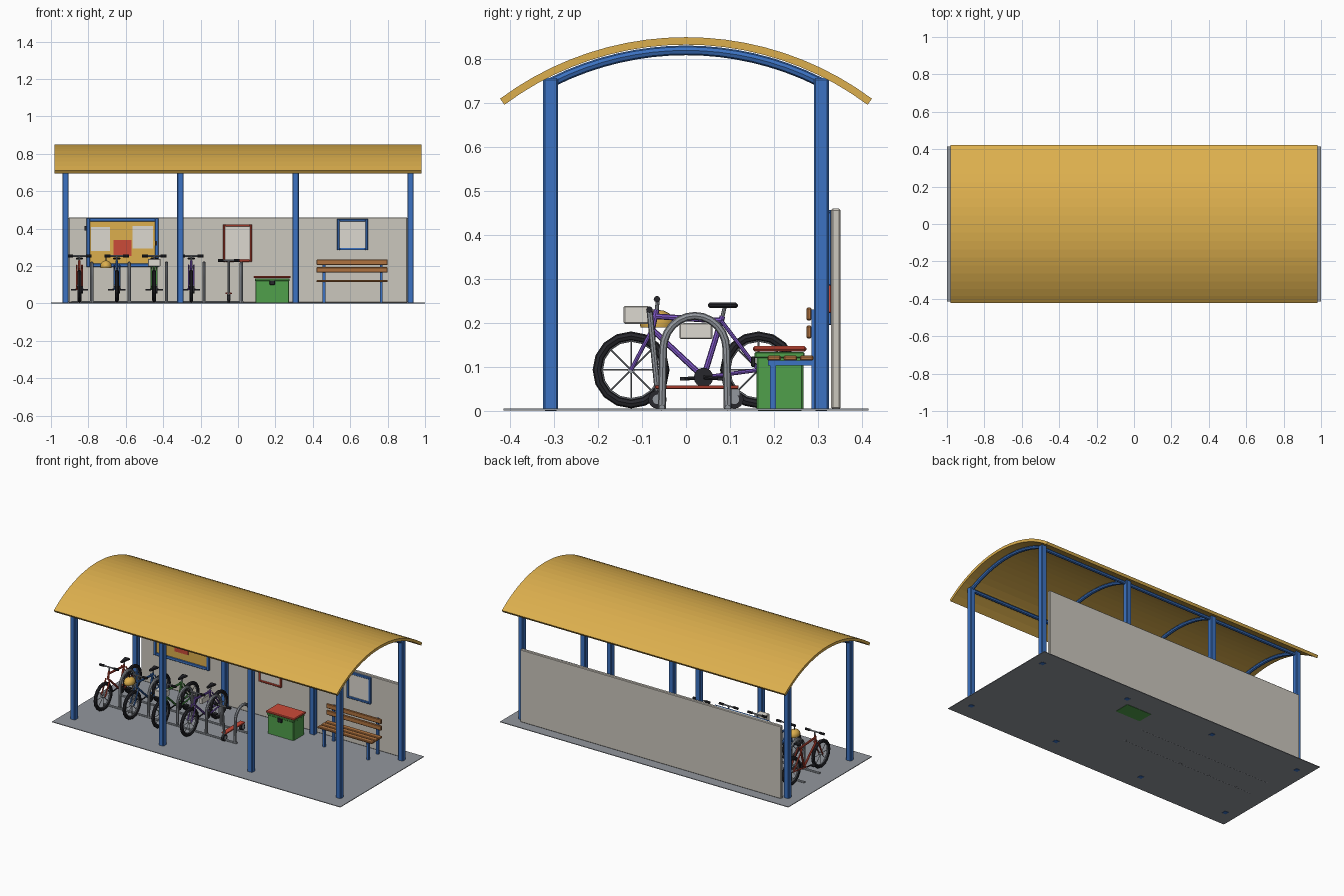
import bpy
import bmesh
from math import pi, sin, cos, sqrt

cube = bpy.data.objects.get("Cube")
if cube:
    bpy.data.objects.remove(cube, do_unlink=True)


def material(name, r, g, b):
    m = bpy.data.materials.new(name)
    m.use_nodes = True
    m.diffuse_color = (r, g, b, 1)
    m.node_tree.nodes["Principled BSDF"].inputs["Base Color"].default_value = (r, g, b, 1)
    return m


YELLOW = material("yellow", 0.72, 0.43, 0.075)
BLUE = material("blue", 0.045, 0.17, 0.54)
BEIGE = material("beige", 0.60, 0.57, 0.51)
STEEL = material("steel grey", 0.29, 0.31, 0.34)
BLACK = material("black", 0.02, 0.02, 0.025)
RED = material("red", 0.60, 0.07, 0.04)
GREEN = material("green", 0.08, 0.35, 0.07)
PURPLE = material("purple", 0.22, 0.10, 0.58)
WOOD = material("wood", 0.43, 0.17, 0.05)
PAPER = material("off white", 0.72, 0.69, 0.63)


def finish(ob, name, mat):
    ob.name = ob.data.name = name
    ob.data.materials.clear()
    ob.data.materials.append(mat)
    return ob


def box(name, x, y, z, mat, bevel=0.0):
    """Box from (low, high) ranges on each axis."""
    mid = [(a + b) / 2 for a, b in (x, y, z)]
    bpy.ops.mesh.primitive_cube_add(size=1, location=mid)
    ob = bpy.context.object
    for v in ob.data.vertices:
        v.co = [c * (b - a) for c, (a, b) in zip(v.co, (x, y, z))]
    if bevel:
        mod = ob.modifiers.new("Bevel", 'BEVEL')
        mod.width, mod.segments = bevel, 1
    return finish(ob, name, mat)


def tubes(name, paths, radius, mat):
    """Round bars along one or more point paths, joined as one mesh."""
    cu = bpy.data.curves.new(name, 'CURVE')
    cu.dimensions = '3D'
    cu.bevel_depth, cu.bevel_resolution, cu.use_fill_caps = radius, 2, True
    for path in paths:
        sp = cu.splines.new('POLY')
        sp.points.add(len(path) - 1)
        for p, co in zip(sp.points, path):
            p.co = (*co, 1)
    ob = bpy.data.objects.new(name, cu)
    bpy.context.collection.objects.link(ob)
    bpy.ops.object.select_all(action='DESELECT')
    ob.select_set(True)
    bpy.context.view_layer.objects.active = ob
    bpy.ops.object.convert(target='MESH')
    ob = bpy.context.object
    bpy.ops.object.shade_smooth_by_angle()
    return finish(ob, name, mat)


def ring(name, loc, radius, thick, mat):
    bpy.ops.mesh.primitive_torus_add(location=loc, rotation=(0, pi / 2, 0), major_radius=radius,
                                     minor_radius=thick, major_segments=16, minor_segments=8)
    return finish(bpy.context.object, name, mat)


def disc(name, loc, radius, width, mat):
    bpy.ops.mesh.primitive_cylinder_add(vertices=16, radius=radius, depth=width,
                                        location=loc, rotation=(0, pi / 2, 0))
    return finish(bpy.context.object, name, mat)


# Ground and back wall
box("ground_slab", (-1, 1), (-0.415, 0.415), (0.001, 0.005), STEEL)
box("back_wall", (-0.905, 0.905), (0.33, 0.352), (0.004, 0.46), BEIGE, 0.004)

# Vaulted roof
R, ZC, HALF, N = 0.709, 0.141, 0.639, 20
bm = bmesh.new()
rows = []
for i in range(N + 1):
    a = -HALF + 2 * HALF * i / N
    rows.append([bm.verts.new((x, R * sin(a), ZC + R * cos(a))) for x in (-0.982, 0.982)])
for (a, b), (c, d) in zip(rows, rows[1:]):
    bm.faces.new((a, b, d, c))
me = bpy.data.meshes.new("roof")
bm.to_mesh(me)
bm.free()
roof = bpy.data.objects.new("roof", me)
bpy.context.collection.objects.link(roof)
solid = roof.modifiers.new("Solidify", 'SOLIDIFY')
solid.thickness, solid.offset = 0.017, -1
finish(roof, "roof", YELLOW)

# Posts, arches and eave beams
post_x = (-0.922, -0.308, 0.308, 0.922)
for x in post_x:
    for y in (-0.308, 0.308):
        box("post", (x - 0.017, x + 0.017), (y - 0.017, y + 0.017), (0, 0.757), BLUE, 0.004)
RA = 0.679
arches = []
for x in post_x:
    ys = [-0.305 + 0.61 * i / 16 for i in range(17)]
    arches.append([(x, y, ZC + sqrt(RA * RA - y * y)) for y in ys])
tubes("roof_arches", arches, 0.011, BLUE)
tubes("eave_beams", [[(-0.922, y, 0.742), (0.922, y, 0.742)] for y in (-0.305, 0.305)], 0.011, BLUE)


# Framed boards on the wall
def framed(name, x, z, frame_mat, pane_mat, w=0.014):
    y = (0.317, 0.331)
    box(name + "_pane", (x[0] + w / 2, x[1] - w / 2), (0.323, 0.331),
        (z[0] + w / 2, z[1] - w / 2), pane_mat)
    for e in (x[0], x[1] - w):
        box(name + "_frame_side", (e, e + w), y, z, frame_mat, 0.002)
    for e in (z[0], z[1] - w):
        box(name + "_frame_rail", (x[0] + w, x[1] - w), y, (e, e + w), frame_mat, 0.002)


framed("notice_board", (-0.81, -0.425), (0.195, 0.457), BLUE, YELLOW, 0.018)
framed("red_poster", (-0.08, 0.075), (0.223, 0.423), RED, PAPER, 0.011)
framed("blue_poster", (0.53, 0.695), (0.285, 0.452), BLUE, PAPER, 0.013)
box("notice_left", (-0.785, -0.685), (0.32, 0.324), (0.28, 0.41), PAPER)
box("notice_right", (-0.565, -0.455), (0.32, 0.324), (0.295, 0.415), PAPER)
box("notice_red", (-0.665, -0.57), (0.32, 0.324), (0.255, 0.34), RED)
box("board_hinge", (-0.822, -0.81), (0.318, 0.33), (0.39, 0.415), BLACK)
box("board_lock", (-0.445, -0.433), (0.313, 0.318), (0.31, 0.335), BLACK)

# Bench
for z in (0.165, 0.206):
    box("bench_back_slat", (0.42, 0.80), (0.274, 0.286), (z, z + 0.029), WOOD, 0.003)
for y in (0.185, 0.222, 0.259):
    box("bench_seat_slat", (0.42, 0.80), (y, y + 0.031), (0.114, 0.126), WOOD, 0.003)
for x in (0.46, 0.765):
    leg = (x - 0.007, x + 0.007)
    box("bench_front_leg", leg, (0.191, 0.205), (0.003, 0.114), BLUE)
    box("bench_back_leg", leg, (0.286, 0.299), (0.003, 0.23), BLUE)
    box("bench_seat_rail", leg, (0.186, 0.292), (0.103, 0.114), BLUE)

# Storage box
box("storage_box", (0.093, 0.273), (0.16, 0.267), (0, 0.124), GREEN, 0.004)
box("storage_rim", (0.09, 0.276), (0.156, 0.27), (0.12, 0.134), GREEN, 0.003)
box("storage_lid", (0.084, 0.282), (0.152, 0.274), (0.135, 0.147), RED, 0.004)
box("storage_latch", (0.168, 0.198), (0.148, 0.158), (0.1, 0.124), BLACK, 0.002)

# Rack hoops on floor rails
hoops = []
for i in range(5):
    x = -0.782 + 0.2 * i
    arc = [(x, 0.02 - 0.072 * cos(pi * k / 12), 0.14 + 0.076 * sin(pi * k / 12)) for k in range(13)]
    hoops.append([(x, -0.055, 0.001)] + arc + [(x, 0.095, 0.001)])
tubes("rack_hoops", hoops, 0.009, STEEL)
tubes("rack_rails", [[(-0.89, y, 0.007), (0.03, y, 0.007)] for y in (-0.055, 0.095)], 0.007, STEEL)


# Bicycles
def bike(x, mat, label):
    def side(*pts, dx=0.0):
        return [(x + dx, y, z) for y, z in pts]

    front, rear, crank = (-0.125, 0.093), (0.165, 0.093), (0.04, 0.076)
    head, neck, seat = (-0.07, 0.215), (-0.077, 0.185), (0.08, 0.205)
    spokes = []
    for y, z in (front, rear):
        ring(label + "_tyre", (x, y, z), 0.077, 0.0105, BLACK)
        ring(label + "_rim", (x, y, z), 0.067, 0.003, STEEL)
        disc(label + "_hub", (x, y, z), 0.008, 0.024, STEEL)
        for k in range(4):
            c, s = 0.067 * cos(k * pi / 4), 0.067 * sin(k * pi / 4)
            spokes.append(side((y - c, z - s), (y + c, z + s)))
    tubes(label + "_spokes", spokes, 0.0018, STEEL)
    tubes(label + "_frame", [side((-0.067, 0.23), neck), side(head, seat), side(neck, crank),
                             side(crank, (0.083, 0.215))], 0.0065, mat)
    stays = []
    for d in (-0.014, 0.014):
        stays += [side(neck, front, dx=d), side(crank, rear, dx=d), side(seat, rear, dx=d)]
    tubes(label + "_fork_and_stays", stays, 0.0045, mat)
    tubes(label + "_seat_post", [side((0.082, 0.21), (0.088, 0.236))], 0.0045, STEEL)
    tubes(label + "_handlebar", [side((-0.067, 0.225), (-0.064, 0.254)),
                                 [(x - 0.06, -0.066, 0.254), (x + 0.06, -0.066, 0.254)]], 0.0045, STEEL)
    tubes(label + "_grips", [[(x + s * 0.034, -0.066, 0.254), (x + s * 0.065, -0.066, 0.254)]
                             for s in (-1, 1)], 0.0075, BLACK)
    saddle = box(label + "_saddle", (x - 0.02, x + 0.02), (0.05, 0.118), (0.234, 0.246), BLACK, 0.004)
    for v in saddle.data.vertices:
        if v.co.y < 0:
            v.co.x *= 0.35
    disc(label + "_chainring", (x + 0.014, *crank), 0.022, 0.008, BLACK)
    for s in (-1, 1):
        y = crank[0] + s * 0.043
        tubes(label + "_crank", [side(crank, (y, 0.073), dx=s * 0.019)], 0.004, BLACK)
        a, b = sorted((x + s * 0.02, x + s * 0.046))
        box(label + "_pedal", (a, b), (y - 0.011, y + 0.011), (0.069, 0.077), BLACK)


for x, mat, label in ((-0.848, RED, "red_bike"), (-0.648, BLUE, "blue_bike"),
                      (-0.448, GREEN, "green_bike"), (-0.25, PURPLE, "purple_bike")):
    bike(x, mat, label)

# Helmet, basket and frame bag
bpy.ops.mesh.primitive_uv_sphere_add(segments=16, ring_count=8, radius=1, location=(-0.706, -0.066, 0.2))
helmet = bpy.context.object
for v in helmet.data.vertices:
    v.co.x, v.co.y, v.co.z = v.co.x * 0.031, v.co.y * 0.04, max(v.co.z, -0.35) * 0.03
bpy.ops.object.shade_smooth_by_angle()
finish(helmet, "helmet", YELLOW)
tubes("helmet_strap", [[(-0.706, -0.066, 0.254), (-0.706, -0.066, 0.225)]], 0.003, BLACK)
box("front_basket", (-0.482, -0.414), (-0.142, -0.085), (0.198, 0.239), PAPER, 0.003)
box("frame_bag", (-0.262, -0.238), (-0.015, 0.06), (0.163, 0.2), PAPER, 0.003)

# Kick scooter
sx = -0.05
box("scooter_deck", (sx - 0.017, sx + 0.017), (-0.07, 0.12), (0.05, 0.058), RED, 0.002)
for y in (-0.065, 0.11):
    disc("scooter_wheel", (sx, y, 0.026), 0.021, 0.014, BLACK)
    disc("scooter_hub", (sx, y, 0.026), 0.011, 0.018, STEEL)
box("scooter_rear_guard", (sx - 0.01, sx + 0.01), (0.1, 0.122), (0.035, 0.05), STEEL)
tubes("scooter_stem", [[(sx, -0.063, 0.03), (sx, -0.083, 0.23)]], 0.007, STEEL)
tubes("scooter_bar", [[(sx - 0.03, -0.083, 0.23), (sx + 0.03, -0.083, 0.23)]], 0.005, STEEL)
tubes("scooter_grips", [[(sx + s * 0.028, -0.083, 0.23), (sx + s * 0.058, -0.083, 0.23)]
                        for s in (-1, 1)], 0.0075, BLACK)
